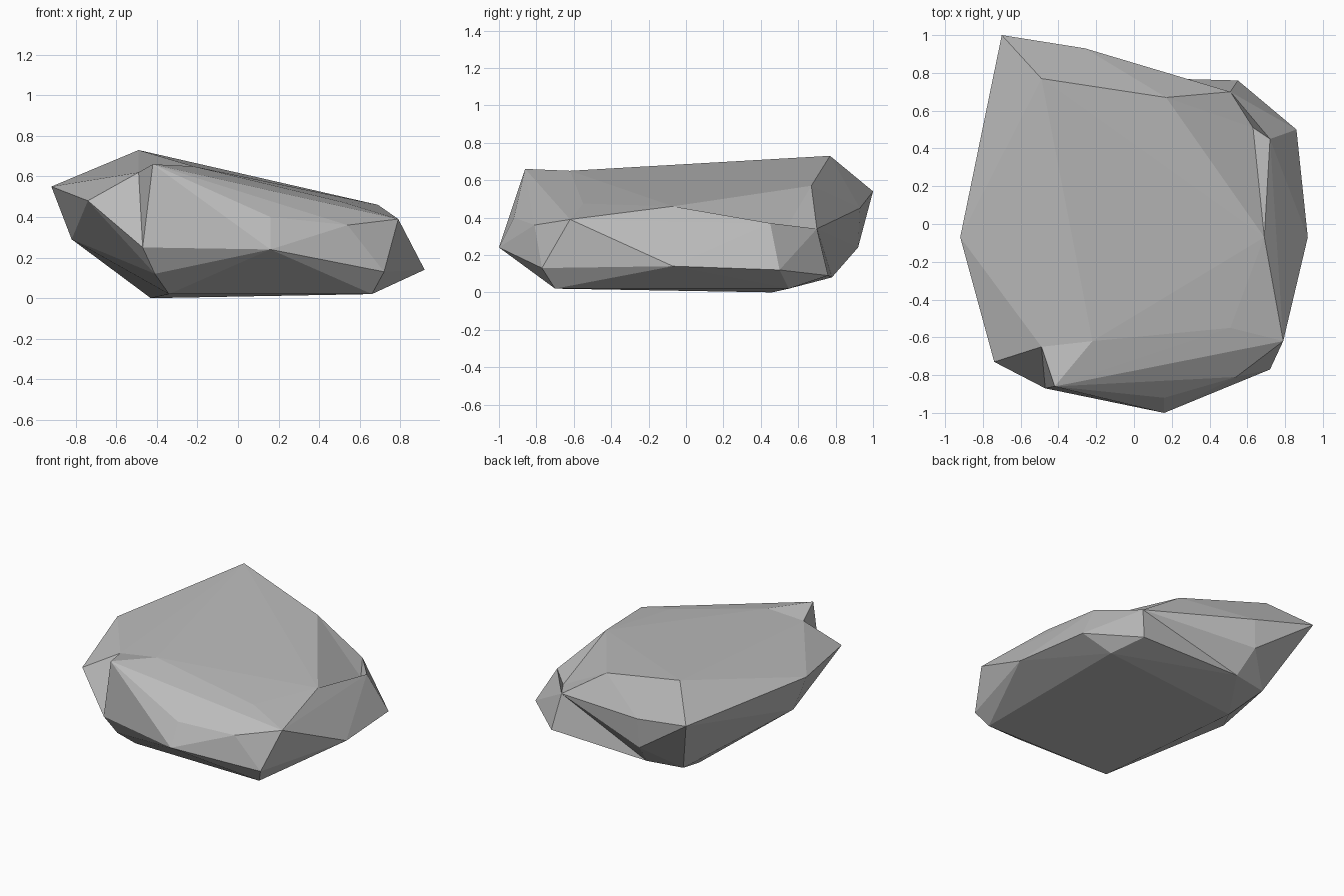
import bpy
import bmesh

if "Cube" in bpy.data.objects:
    bpy.data.objects.remove(bpy.data.objects["Cube"], do_unlink=True)

# Flat stone colour
stone = bpy.data.materials.new("stone_grey")
stone.use_nodes = True
colour = (0.5, 0.5, 0.5, 1)
stone.diffuse_color = colour
stone.node_tree.nodes["Principled BSDF"].inputs["Base Color"].default_value = colour

# Corners of the rock, grouped by where they sit
top_corners = {
    "peak": (-.49, .77, .73), "back_tip": (-.7, 1, .54), "back_top": (.17, .67, .57),
    "left_top": (.69, -.07, .46), "front_top": (.51, -.55, .475), "front_ridge": (-.22, -.62, .65),
    "front_peak": (-.42, -.86, .66), "right_tip": (-.92, -.07, .55), "right_front": (-.74, -.73, .48),
    "back_shelf": (-.26, .93, .45),
}
side_corners = {
    "shoulder_back": (.51, .7, .34), "shoulder_left": (.72, .45, .37), "left_front": (.79, -.62, .39),
    "front_left": (.54, -.81, .36), "front_mid": (.16, -.92, .4), "front_tip": (.16, -1, .24),
    "front_right": (-.47, -.87, .25), "left_tip": (.92, -.07, .14), "left_back": (.86, .5, .12),
    "back_left": (.55, .76, .09), "left_low": (.72, -.77, .13), "back_mid": (-.27, .92, .24),
    "right_low": (-.82, -.06, .29),
}
base_corners = {
    "base_front_left": (.66, -.7, .02), "base_front_right": (-.34, -.69, .02),
    "base_front_edge": (-.41, -.8, .12), "base_back_left": (.66, .55, .02),
    "base_right": (-.43, .46, 0), "base_back_right": (-.49, .73, .08), "base_back": (-.23, .78, .08),
}

# Convex body of the rock
bm = bmesh.new()
corner = {}
for group in (top_corners, side_corners, base_corners):
    for name, place in group.items():
        corner[name] = bm.verts.new(place)
bmesh.ops.convex_hull(bm, input=list(bm.verts), use_existing_faces=False)


def refacet(hub, names, closed):
    """Replace the facets inside a ring of corners by a fan around a hub."""
    ring = [corner[n] for n in names]
    inside = set(ring) | {hub}
    old = [f for f in bm.faces if all(v in inside for v in f.verts)]
    bmesh.ops.delete(bm, geom=old, context="FACES_ONLY")
    pairs = list(zip(ring, ring[1:]))
    if closed:
        pairs.append((ring[-1], ring[0]))
    for a, b in pairs:
        bm.faces.new((hub, a, b))


# Chipped notch at the front right
refacet(bm.verts.new((-.49, -.65, .62)),
        ["right_tip", "right_front", "front_right", "front_peak", "front_ridge", "peak"], True)
# Small chip on the back left shoulder
refacet(bm.verts.new((.63, .51, .3)),
        ["back_top", "left_top", "shoulder_left", "shoulder_back"], True)
# Hollow facets along the back
refacet(corner["shoulder_back"], ["back_shelf", "back_mid", "base_back", "back_left"], False)

# Tidy the shell
bmesh.ops.delete(bm, geom=[e for e in bm.edges if not e.link_faces], context="EDGES")
bmesh.ops.delete(bm, geom=[v for v in bm.verts if not v.link_faces], context="VERTS")
bmesh.ops.holes_fill(bm, edges=[e for e in bm.edges if e.is_boundary], sides=0)
bmesh.ops.recalc_face_normals(bm, faces=list(bm.faces))

mesh = bpy.data.meshes.new("rock")
bm.to_mesh(mesh)
bm.free()
mesh.materials.append(stone)
rock = bpy.data.objects.new("rock", mesh)
bpy.context.collection.objects.link(rock)
